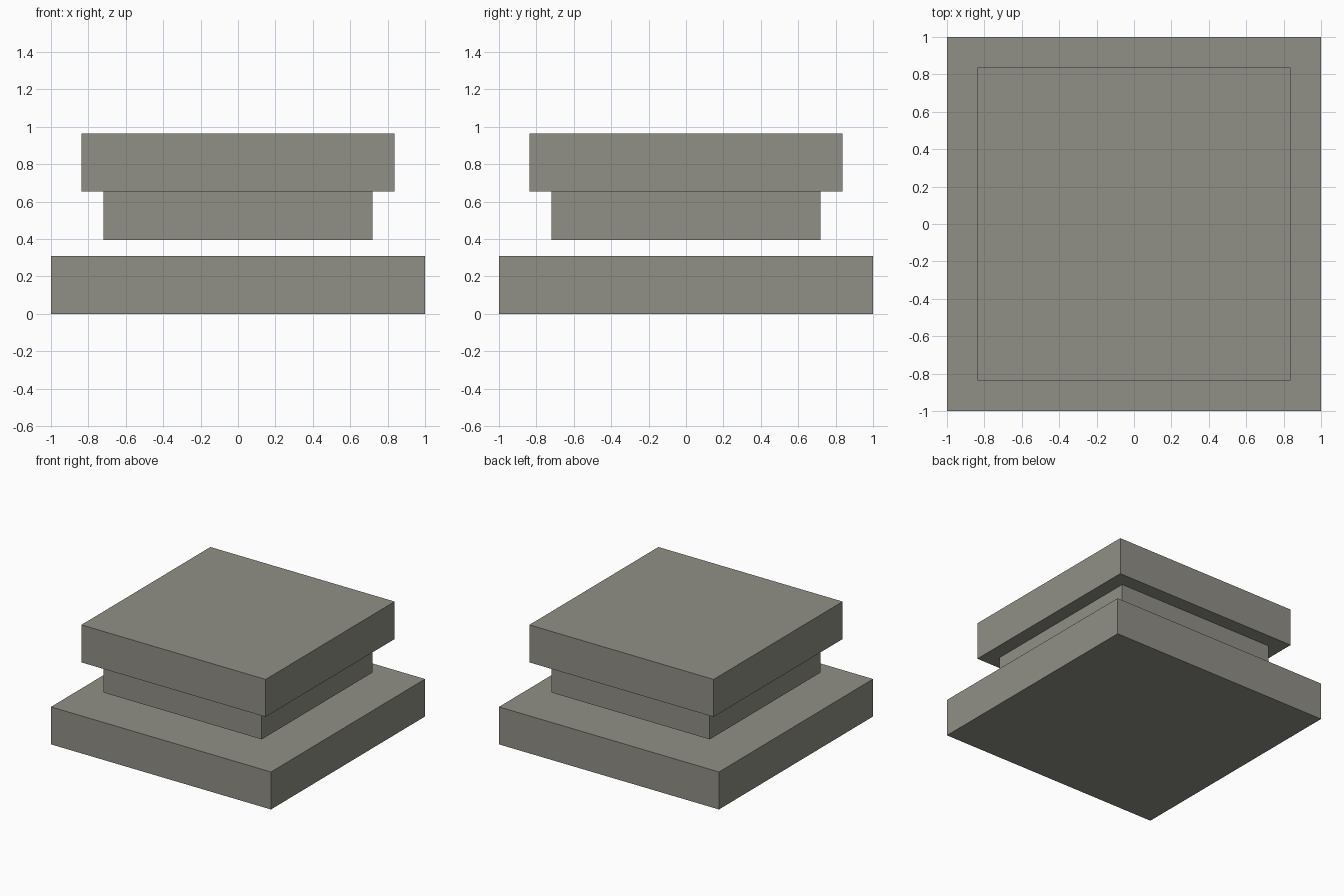
import bpy

cube = bpy.data.objects.get("Cube")
if cube:
    bpy.data.objects.remove(cube, do_unlink=True)

# Warm grey stone
stone = bpy.data.materials.new("warm_grey_stone")
stone.use_nodes = True
colour = (0.28, 0.275, 0.238, 1)
stone.diffuse_color = colour
stone.node_tree.nodes["Principled BSDF"].inputs["Base Color"].default_value = colour


def slab(name, width, bottom, top):
    """Square slab centred on the z axis."""
    bpy.ops.mesh.primitive_cube_add(size=1, location=(0, 0, (bottom + top) / 2))
    obj = bpy.context.object
    obj.name = obj.data.name = name
    obj.scale = (width, width, top - bottom)
    bpy.ops.object.transform_apply(location=False, rotation=False, scale=True)
    obj.data.materials.append(stone)
    return obj


# Wide base, with a narrow gap below the floating neck and cap
slab("base_slab", 2.0, 0.0, 0.308)
slab("neck_slab", 1.44, 0.394, 0.655)
slab("cap_slab", 1.675, 0.655, 0.963)
